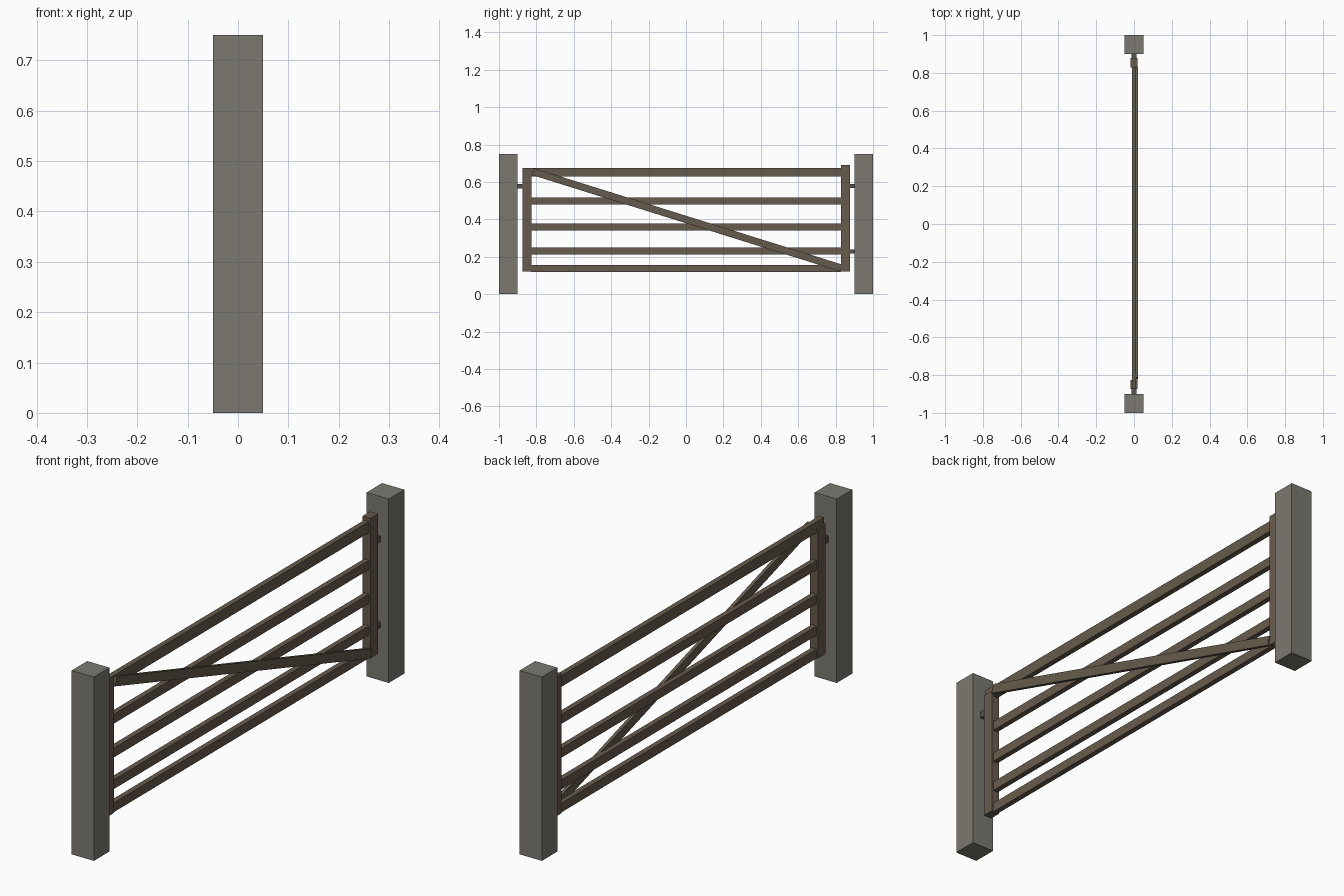
import bpy
import math

cube = bpy.data.objects.get("Cube")
if cube:
    bpy.data.objects.remove(cube, do_unlink=True)


def material(name, colour):
    mat = bpy.data.materials.new(name)
    mat.use_nodes = True
    mat.diffuse_color = (*colour, 1)
    mat.node_tree.nodes["Principled BSDF"].inputs["Base Color"].default_value = (*colour, 1)
    return mat


stone = material("grey stone", (0.20, 0.19, 0.165))
wood = material("weathered wood", (0.13, 0.105, 0.072))
brown = material("brown wood", (0.14, 0.105, 0.075))
iron = material("dark iron", (0.09, 0.085, 0.075))


def box(name, x, y, z, mat):
    """Box given by its (low, high) range on each axis."""
    bpy.ops.mesh.primitive_cube_add(size=1)
    obj = bpy.context.object
    obj.name = name
    spans = (x, y, z)
    centre = [(a + b) / 2 for a, b in spans]
    size = [b - a for a, b in spans]
    for v in obj.data.vertices:
        v.co = [c * s for c, s in zip(v.co, size)]
    obj.location = centre
    obj.data.materials.append(mat)
    return obj


# Gate posts
for side, y in (("front", (-1, -0.9)), ("back", (0.9, 1))):
    box(side + "_post", (-0.05, 0.05), y, (0, 0.75), stone)

# Upright end stiles
stile_x = (-0.018, 0.018)
box("latch_stile", stile_x, (-0.874, -0.826), (0.12, 0.65), brown)
box("hinge_stile", stile_x, (0.828, 0.878), (0.12, 0.69), brown)

# Horizontal rails
rail_x = (-0.011, 0.011)
box("top_rail", rail_x, (-0.874, 0.83), (0.63, 0.675), wood)
for i, z in enumerate((0.498, 0.36, 0.231, 0.137)):
    box(f"rail_{i + 1}", rail_x, (-0.83, 0.83), (z - 0.019, z + 0.019), brown)

# Diagonal brace lying against the rails
start, end = (-0.818, 0.655), (0.828, 0.14)
dy, dz = end[0] - start[0], end[1] - start[1]
length = math.hypot(dy, dz)
brace = box("brace", (0.008, 0.022), (-length / 2, length / 2), (-0.019, 0.019), wood)
brace.location.y = (start[0] + end[0]) / 2
brace.location.z = (start[1] + end[1]) / 2
brace.rotation_euler.x = math.atan2(dz, dy)

# Latch and hinges
iron_x = (-0.013, 0.013)
box("latch", iron_x, (-0.905, -0.87), (0.565, 0.59), iron)
for name, z in (("upper_hinge", 0.578), ("lower_hinge", 0.228)):
    box(name, iron_x, (0.875, 0.905), (z - 0.011, z + 0.011), iron)
